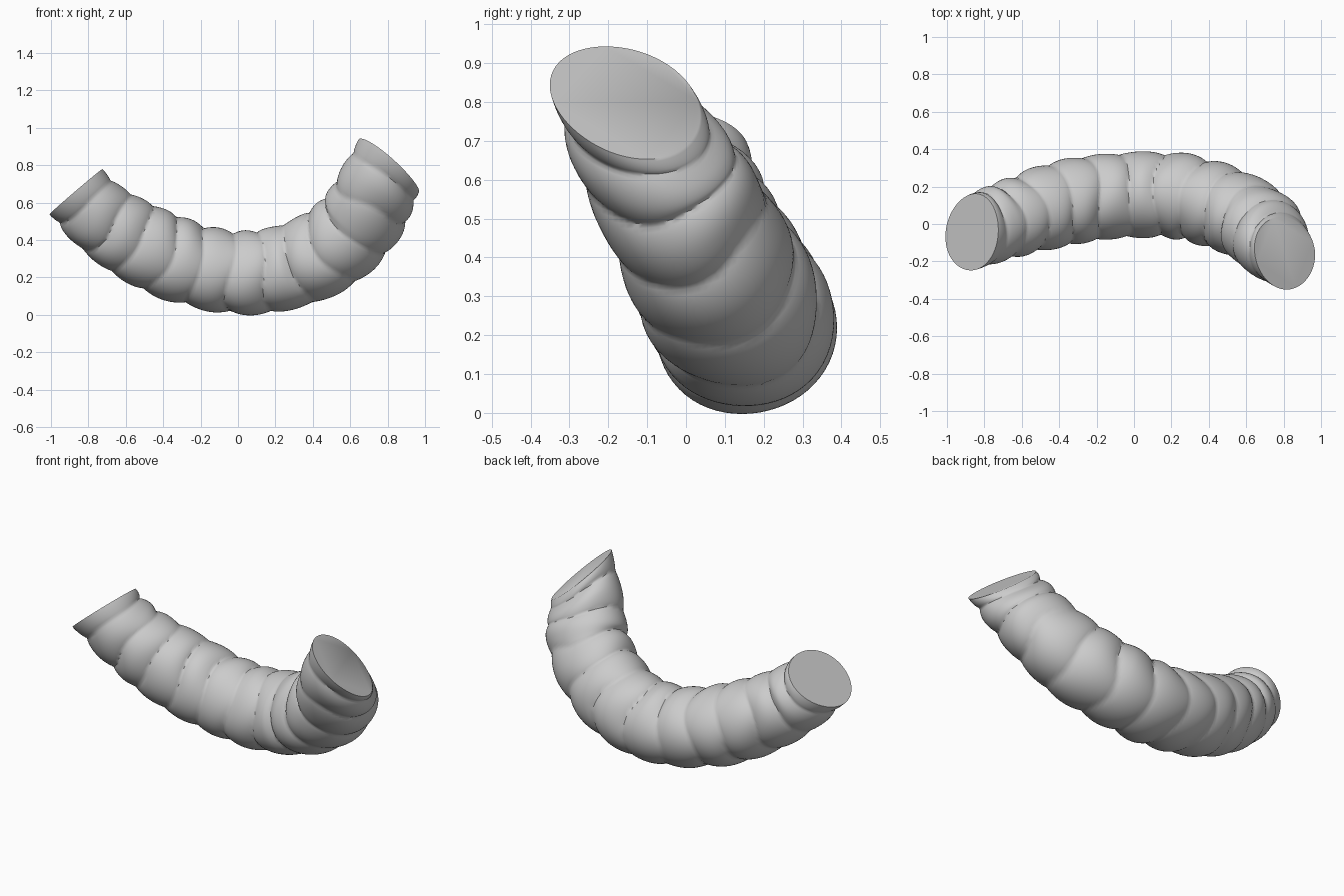
import bpy, bmesh, math
from mathutils import Vector

if "Cube" in bpy.data.objects:
    bpy.data.objects.remove(bpy.data.objects["Cube"])

# Centre line of the tube: x, y, z, radius
PATH = [Vector(p) for p in (
    (-0.865, -0.045, 0.66, 0.178), (-0.74, 0.0, 0.53, 0.193), (-0.585, 0.05, 0.42, 0.208),
    (-0.39, 0.105, 0.32, 0.22), (-0.18, 0.14, 0.25, 0.218), (0.05, 0.155, 0.222, 0.22),
    (0.27, 0.145, 0.255, 0.222), (0.48, 0.085, 0.345, 0.23), (0.64, 0.01, 0.49, 0.227),
    (0.73, -0.08, 0.65, 0.22), (0.805, -0.155, 0.80, 0.21))]
LEFT_CAP = Vector((0.65, -0.02, -0.76)).normalized()   # cut planes at both ends
RIGHT_CAP = Vector((0.64, 0.2, 0.74)).normalized()
PLANE = Vector((0, 0.9, 0.45))                         # the bend lies in this plane
LOBES, RINGS, SIDES = 12, 180, 64


def sample(s):
    """Smooth point on the centre line for s in 0..1."""
    n = len(PATH) - 1
    i = min(int(s * n), n - 1)
    t = s * n - i
    p1, p2 = PATH[i], PATH[i + 1]
    p0 = PATH[i - 1] if i else p1 * 2 - p2
    p3 = PATH[i + 2] if i + 2 <= n else p2 * 2 - p1
    return 0.5 * (2 * p1 + (p2 - p0) * t + (2 * p0 - 5 * p1 + 4 * p2 - p3) * t * t
                  + (3 * p1 - p0 - 3 * p2 + p3) * t ** 3)


def swell(s, a):
    """Pouch profile: round bulges meeting in narrow creases that wander a little."""
    fade = min(1, 12 * s, 12 * (1 - s))
    wander = 0.08 * math.sin(3 * a + 9 * s) + 0.06 * math.sin(2 * a - 23 * s)
    phase = s * LOBES + 0.5 + fade * wander
    depth = 0.09 + 0.03 * math.sin(2 * a + 14 * s)
    bulge = 1.03 - depth * (1 - abs(math.sin(math.pi * phase)) ** 0.7)
    return bulge * (1 + 0.015 * math.cos(3 * a + 5 * s))


def flatten(s):
    """Thickness across the bend: a little wide at the left, slim at the right."""
    return 1.03 + 0.1 * max(0, 1 - s / 0.12) - 0.13 * min(1, max(0, (s - 0.6) / 0.2))


# Segmented tube with flat slanted ends
bm = bmesh.new()
rings = []
for k in range(RINGS + 1):
    s = k / RINGS
    c = sample(s)
    centre, radius = c.xyz, c.w
    tangent = (sample(min(1, s + 0.01)) - sample(max(0, s - 0.01))).xyz.normalized()
    # Tilt the sections towards the end cuts
    for w, cap in ((1 - s / 0.12, LEFT_CAP), (1 - (1 - s) / 0.18, RIGHT_CAP)):
        if w > 0:
            tangent = tangent.lerp(cap, w).normalized()
    u = (PLANE - tangent * PLANE.dot(tangent)).normalized()
    v = tangent.cross(u)
    ring = []
    for j in range(SIDES):
        a = math.tau * j / SIDES
        r = radius * swell(s, a)
        offset = u * math.cos(a) * flatten(s) + v * math.sin(a)
        ring.append(bm.verts.new(centre + offset * r))
    rings.append(ring)
for lo, hi in zip(rings, rings[1:]):
    for j in range(SIDES):
        m = (j + 1) % SIDES
        bm.faces.new((lo[j], lo[m], hi[m], hi[j]))
bm.faces.new(rings[0][::-1])
bm.faces.new(rings[-1])
bmesh.ops.recalc_face_normals(bm, faces=bm.faces)

mesh = bpy.data.meshes.new("segmented_tube")
bm.to_mesh(mesh)
bm.free()
tube = bpy.data.objects.new("segmented_tube", mesh)
bpy.context.collection.objects.link(tube)

# Plain grey surface
GREY = (0.6, 0.6, 0.6, 1)
mat = bpy.data.materials.new("plain_grey")
mat.use_nodes = True
mat.diffuse_color = GREY
mat.node_tree.nodes["Principled BSDF"].inputs["Base Color"].default_value = GREY
mesh.materials.append(mat)

bpy.context.view_layer.objects.active = tube
tube.select_set(True)
bpy.ops.object.shade_smooth_by_angle(angle=math.radians(45))
